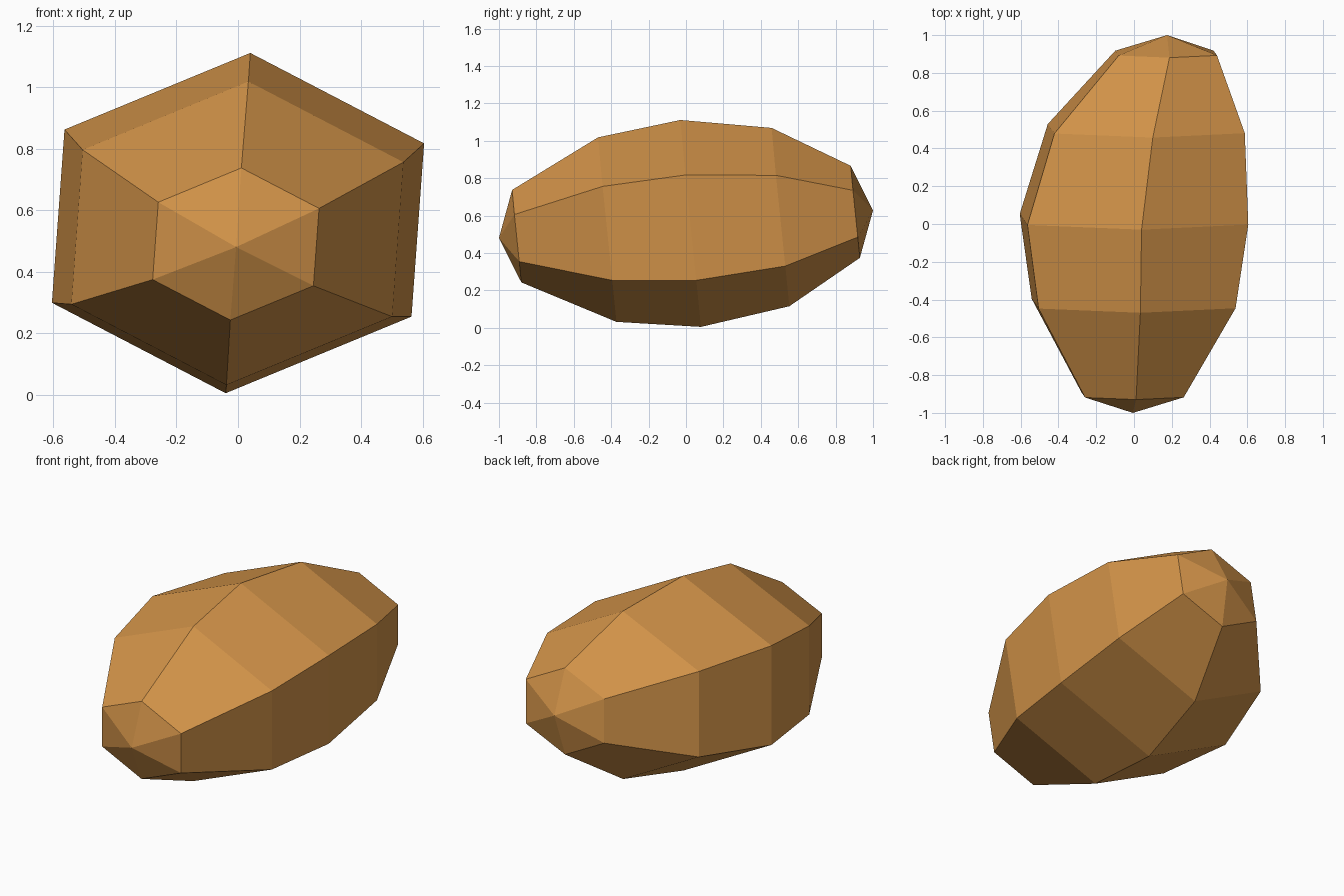
import bpy
import bmesh
from mathutils import Vector

if "Cube" in bpy.data.objects:
    bpy.data.objects.remove(bpy.data.objects["Cube"])

# Single flat colour
mat = bpy.data.materials.new("warm amber brown")
mat.diffuse_color = (0.645, 0.292, 0.066, 1)
mat.use_nodes = True
mat.node_tree.nodes["Principled BSDF"].inputs["Base Color"].default_value = mat.diffuse_color

# Six-sided cross-section: three half-diagonals, mirrored through the centre
up = Vector((0.04, -0.055, 0.553))
right = Vector((0.605, -0.028, 0.259))
low_right = Vector((0.564, 0.03, -0.304))
section = [up, right, low_right, -up, -right, -low_right]

# Spine of the pod: ring centre and scale, front to back
spine = [
    ((-0.007, -0.905, 0.490), 0.447),
    ((-0.002, -0.421, 0.525), 0.892),
    ((0.000, 0.025, 0.558), 1.0),
    ((0.065, 0.505, 0.592), 0.862),
    ((0.170, 0.905, 0.620), 0.445),
]

bm = bmesh.new()
rings = [[bm.verts.new(Vector(c) + d * s) for d in section] for c, s in spine]
front_tip = bm.verts.new((-0.006, -1.0, 0.48))
back_tip = bm.verts.new((0.175, 1.0, 0.628))

# Side panels and pointed end caps
for i in range(6):
    j = (i + 1) % 6
    for a, b in zip(rings, rings[1:]):
        bm.faces.new((a[i], a[j], b[j], b[i]))
    bm.faces.new((front_tip, rings[0][j], rings[0][i]))
    bm.faces.new((back_tip, rings[-1][i], rings[-1][j]))
bmesh.ops.recalc_face_normals(bm, faces=bm.faces[:])

mesh = bpy.data.meshes.new("faceted_pod")
bm.to_mesh(mesh)
bm.free()
mesh.materials.append(mat)
pod = bpy.data.objects.new("faceted_pod", mesh)
bpy.context.collection.objects.link(pod)
